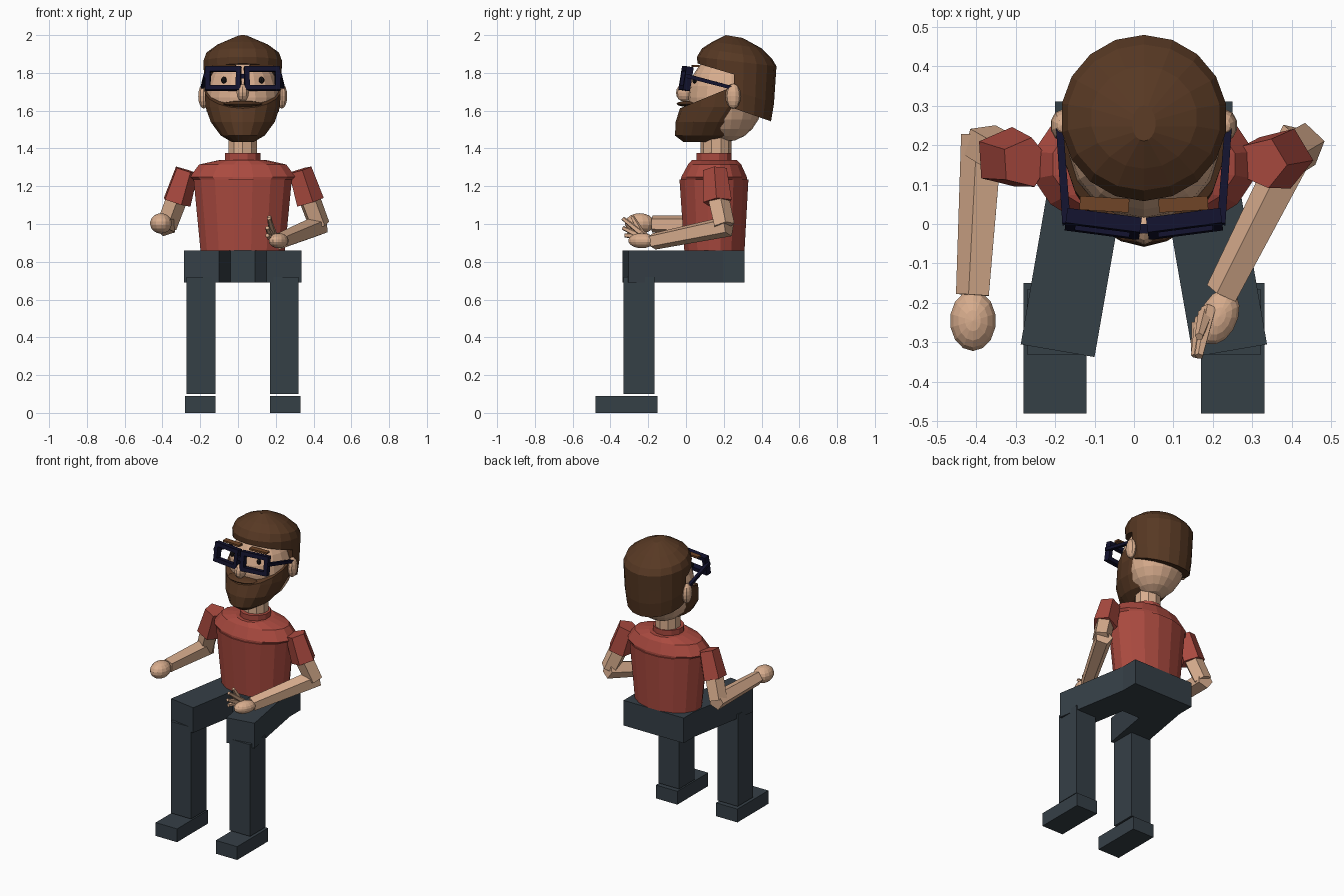
import bpy, bmesh, math
from mathutils import Matrix, Vector

if "Cube" in bpy.data.objects:
    bpy.data.objects.remove(bpy.data.objects["Cube"])

CX = 0.025  # body's mirror line


def mat(name, r, g, b):
    m = bpy.data.materials.new(name)
    m.diffuse_color = (r, g, b, 1)
    m.use_nodes = True
    m.node_tree.nodes["Principled BSDF"].inputs["Base Color"].default_value = m.diffuse_color
    return m


SHIRT = mat("red_shirt", 0.40, 0.068, 0.05)
SKIN = mat("skin", 0.69, 0.42, 0.27)
PANTS = mat("dark_slate", 0.036, 0.05, 0.062)
HAIR = mat("brown_hair", 0.095, 0.04, 0.017)
BROW = mat("light_brown", 0.16, 0.06, 0.02)
NAVY = mat("navy_frame", 0.006, 0.006, 0.026)
DARK = mat("eye_dark", 0.01, 0.008, 0.008)


def finish(name, bm, m):
    bmesh.ops.recalc_face_normals(bm, faces=bm.faces)
    me = bpy.data.meshes.new(name)
    bm.to_mesh(me)
    bm.free()
    me.materials.append(m)
    ob = bpy.data.objects.new(name, me)
    bpy.context.collection.objects.link(ob)
    return ob


def skin_rings(bm, rings):
    """Bridge rings of points and cap both ends."""
    vs = [[bm.verts.new(p) for p in r] for r in rings]
    n = len(vs[0])
    for a, b in zip(vs, vs[1:]):
        for i in range(n):
            bm.faces.new((a[i], a[(i + 1) % n], b[(i + 1) % n], b[i]))
    bm.faces.new(vs[0][::-1])
    bm.faces.new(vs[-1])


def loft(name, m, rings, n=16, cuts=()):
    """Rings are (half width, front y, front z, back y, back z); cuts keep the side against the normal."""
    bm = bmesh.new()
    pts = []
    for rx, yf, zf, yb, zb in rings:
        ring = []
        for i in range(n):
            t = 2 * math.pi * (i + 0.5) / n
            k = (math.sin(t) + 1) / 2
            ring.append((CX + rx * math.cos(t), yf + (yb - yf) * k, zf + (zb - zf) * k))
        pts.append(ring)
    skin_rings(bm, pts)
    for co, no in cuts:
        g = bm.verts[:] + bm.edges[:] + bm.faces[:]
        r = bmesh.ops.bisect_plane(bm, geom=g, plane_co=co, plane_no=no, clear_outer=True)
        edges = [e for e in r["geom_cut"] if isinstance(e, bmesh.types.BMEdge)]
        bmesh.ops.holes_fill(bm, edges=edges, sides=0)
    return finish(name, bm, m)


def limb(name, m, p0, p1, r0, r1, n=5):
    p0, p1 = Vector(p0), Vector(p1)
    q = (p1 - p0).to_track_quat('Z', 'Y')
    bm = bmesh.new()
    circ = [2 * math.pi * (i + 0.5) / n for i in range(n)]
    skin_rings(bm, [[p + q @ Vector((r * math.cos(t), r * math.sin(t), 0)) for t in circ]
                    for p, r in ((p0, r0), (p1, r1))])
    return finish(name, bm, m)


def boxes(name, m, items, M=Matrix()):
    """Boxes given as (centre, size), joined into one part."""
    bm = bmesh.new()
    for c, s in items:
        bmesh.ops.create_cube(bm, size=1, matrix=M @ Matrix.Translation(c) @ Matrix.Diagonal((*s, 1)))
    return finish(name, bm, m)


def ball(name, m, c, r, u=16, v=10, rz=0):
    bm = bmesh.new()
    M = Matrix.Translation(c) @ Matrix.Rotation(rz, 4, 'Z') @ Matrix.Diagonal((*r, 1))
    bmesh.ops.create_uvsphere(bm, u_segments=u, v_segments=v, radius=1, matrix=M)
    return finish(name, bm, m)


def flat(rx, yf, yb, z):
    return (rx, yf, z, yb, z)


# Hips and thighs: one slab with a notch between the legs
outline = [(0.225, 0.31), (0.225, 0.195), (0.312, -0.305), (0.125, -0.337), (0.066, 0.0)]
plan = [(CX + x, y) for x, y in outline] + [(CX - x, y) for x, y in reversed(outline)]
bm = bmesh.new()
skin_rings(bm, [[(x, y, z) for x, y in plan] for z in (0.69, 0.86)])
finish("hips_and_thighs", bm, PANTS)

# Lower legs and shoes
for s, side in ((-1, "right"), (1, "left")):
    boxes(side + "_shin", PANTS, [((CX + s * 0.22, -0.248, 0.41), (0.153, 0.165, 0.62))])
    boxes(side + "_shoe", PANTS, [((CX + s * 0.225, -0.315, 0.045), (0.16, 0.33, 0.09))])

# Shirt, shoulders, collar, neck
loft("shirt_body", SHIRT, [flat(0.228, -0.012, 0.313, 0.86), flat(0.265, -0.038, 0.334, 1.235)])
loft("shirt_shoulders", SHIRT, [flat(0.262, -0.03, 0.326, 1.232), flat(0.285, -0.028, 0.325, 1.25),
                                flat(0.235, 0.008, 0.295, 1.315), flat(0.12, 0.03, 0.27, 1.34)])
loft("collar", SHIRT, [flat(0.097, 0.053, 0.245, 1.33), flat(0.097, 0.053, 0.245, 1.375)], 12)
loft("neck", SKIN, [flat(0.08, 0.078, 0.24, 1.34), flat(0.08, 0.078, 0.24, 1.5)], 10)

# Arms
wrists = {-1: (-0.405, -0.18, 1.0), 1: (0.226, -0.175, 0.908)}
for s, side in ((-1, "right"), (1, "left")):
    elbow = (CX + s * 0.405, 0.2, 0.99)
    cuff = (CX + s * 0.353, 0.168, 1.115)
    limb(side + "_sleeve", SHIRT, (CX + s * 0.3, 0.155, 1.285), cuff, 0.066, 0.08)
    limb(side + "_upper_arm", SKIN, (CX + s * 0.345, 0.165, 1.15), elbow, 0.06, 0.058)
    limb(side + "_forearm", SKIN, (elbow[0], 0.225, elbow[2]), wrists[s], 0.058, 0.046)

# Hands
ball("right_fist", SKIN, (-0.408, -0.245, 1.003), (0.059, 0.078, 0.054), 14, 9)
ball("left_palm", SKIN, (0.215, -0.235, 0.912), (0.048, 0.075, 0.04), 14, 9, -0.4)
for i, tip in enumerate([(0.165, -0.335, 1.03), (0.165, -0.285, 1.04), (0.155, -0.335, 0.98), (0.155, -0.325, 0.94)]):
    limb("left_finger_%d" % (i + 1), SKIN, (0.19 - 0.008 * i, -0.215 - 0.012 * i, 0.935), tip, 0.02, 0.011)

# Head, ears, nose
ball("head", SKIN, (CX, 0.21, 1.67), (0.195, 0.2, 0.235), 18, 12)
for s, side in ((-1, "right"), (1, "left")):
    ball(side + "_ear", SKIN, (CX + s * 0.207, 0.25, 1.677), (0.03, 0.04, 0.066), 10, 8)
ball("nose", SKIN, (CX, -0.01, 1.695), (0.034, 0.043, 0.047), 10, 8)

# Hair: crown over the brow, and a longer back behind the ears
hair = [(0.185, 0.10, 1.58, 0.44, 1.48), (0.205, 0.068, 1.76, 0.466, 1.64), (0.211, 0.058, 1.885, 0.479, 1.835),
        (0.195, 0.085, 1.93, 0.455, 1.875), (0.135, 0.14, 1.965, 0.40, 1.93), (0.03, 0.21, 2.0, 0.30, 1.985)]
hairline = Vector((0, 0.06, 1.85))
down = Vector((0, -0.3, -1))
loft("hair_crown", HAIR, hair, 18, [(hairline, down)])
loft("hair_back", HAIR, hair, 18, [(hairline, -down), ((0, 0.255, 0), (0, -1, 0)),
                                   ((0, 0.26, 1.61), (0, -0.35, -1))])

# Beard and moustache
loft("beard", HAIR, [flat(0.06, -0.015, 0.16, 1.435), flat(0.118, -0.058, 0.28, 1.468),
                     flat(0.172, -0.055, 0.33, 1.54), flat(0.2, -0.03, 0.40, 1.62),
                     flat(0.207, 0.0, 0.41, 1.76)], 18,
     [((0, -0.05, 1.605), (0, -0.41, 1)), ((0, 0.24, 0), (0, 1, 0))])
ball("moustache", HAIR, (CX, 0.012, 1.636), (0.105, 0.062, 0.016), 12, 6)

# Eyes, eyebrows, glasses
for s, side in ((-1, "right"), (1, "left")):
    ball(side + "_eye", DARK, (CX + s * 0.1, 0.045, 1.762), (0.015, 0.012, 0.018), 8, 6)
    boxes(side + "_eyebrow", BROW, [((0, 0, 0), (0.125, 0.035, 0.012))],
          Matrix.Translation((CX + s * 0.1, 0.05, 1.836)) @ Matrix.Rotation(s * 0.06, 4, 'Z'))
    M = (Matrix.Translation((CX + s * 0.103, 0.0, 1.77)) @ Matrix.Rotation(s * 0.13, 4, 'Z')
         @ Matrix.Rotation(-0.16, 4, 'X'))
    bars = [((0, 0, k * 0.05), (0.19, 0.038, 0.026)) for k in (-1, 1)]
    bars += [((k * 0.082, 0, 0), (0.026, 0.038, 0.08)) for k in (-1, 1)]
    boxes(side + "_lens_frame", NAVY, bars, M)
    limb(side + "_temple", NAVY, (CX + s * 0.196, 0.0, 1.785), (CX + s * 0.213, 0.24, 1.722), 0.015, 0.013, 4)
boxes("glasses_bridge", NAVY, [((CX, -0.012, 1.782), (0.05, 0.025, 0.026))])
